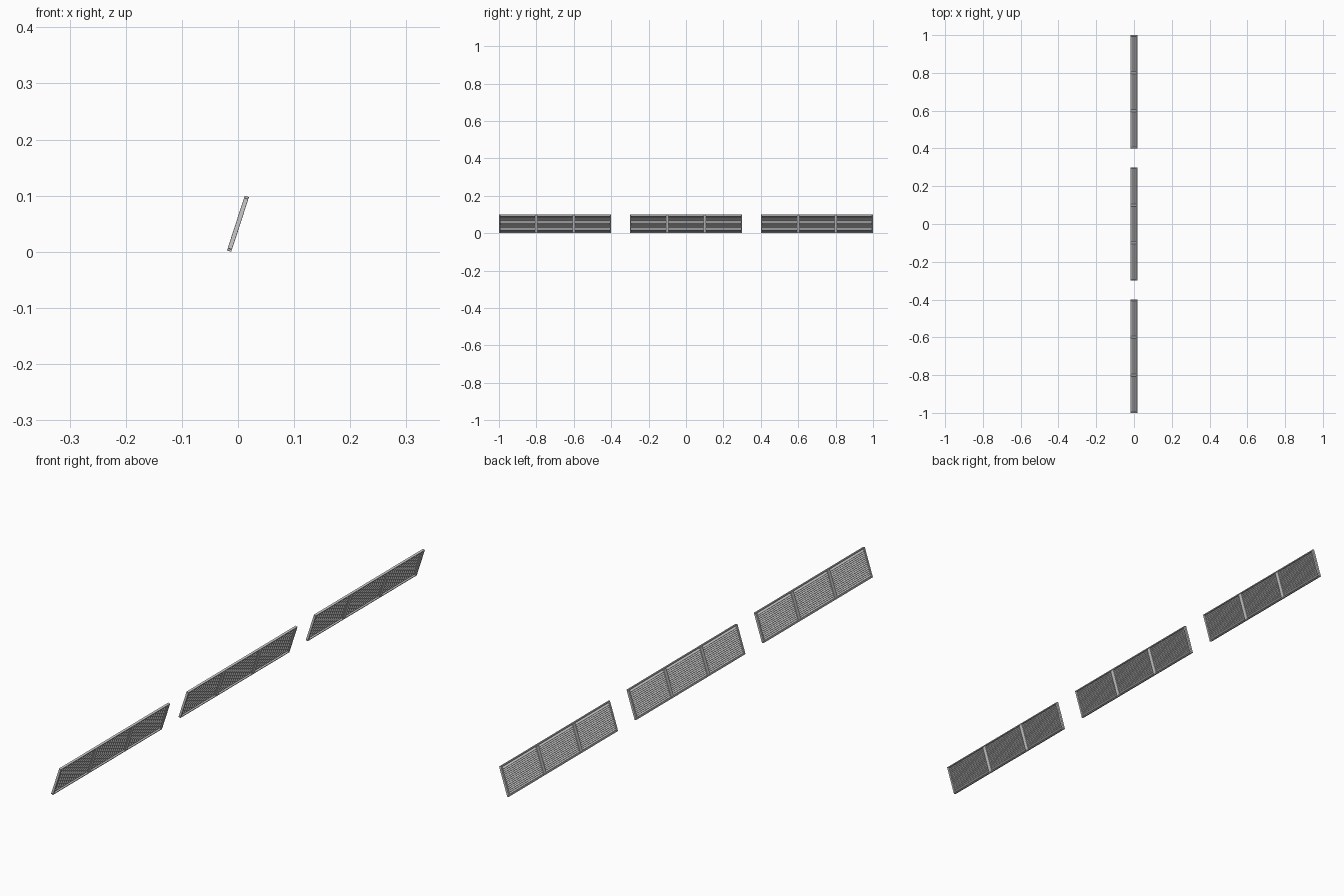
import bpy, bmesh, math
from mathutils import Matrix, Vector

if "Cube" in bpy.data.objects:
    bpy.data.objects.remove(bpy.data.objects["Cube"])

TILT = math.radians(18)     # lean of the panels towards +x
H, T, L = 0.1025, 0.008, 0.6  # panel height, thickness, length
BORDER = 0.007
PITCH = 0.006
SLAT = math.radians(45)     # louvre pitch relative to the panel
LEAN = Matrix.Translation((0, 0, 0.05)) @ Matrix.Rotation(TILT, 4, 'Y')


def boxes(name, items, bevel=0.0):
    """One object out of (centre, size, y-rotation) boxes given in panel space."""
    bm = bmesh.new()
    for centre, size, rot in items:
        m = (LEAN @ Matrix.Translation(centre) @ Matrix.Rotation(rot, 4, 'Y')
             @ Matrix.Diagonal((*size, 1)))
        bmesh.ops.create_cube(bm, size=1, matrix=m)
    me = bpy.data.meshes.new(name)
    bm.to_mesh(me)
    bm.free()
    ob = bpy.data.objects.new(name, me)
    bpy.context.collection.objects.link(ob)
    if bevel:
        b = ob.modifiers.new("soft_edges", 'BEVEL')
        b.width, b.segments = bevel, 2
    return ob


for i, y in enumerate((-0.7, 0.0, 0.7), 1):
    # outer frame: top and bottom rails, two end stiles
    rail = (H - BORDER * 0.8) / 2
    frame = [(Vector((0, y, s * (H - 0.004) / 2)), (T, L, 0.004), 0) for s in (-1, 1)]
    frame += [(Vector((0, y + s * (L - BORDER) / 2, 0)), (T, BORDER, H - 0.008), 0) for s in (-1, 1)]
    boxes(f"frame_{i}", frame, 0.001)
    # upright dividers between the three bays
    boxes(f"dividers_{i}", [(Vector((0, y + s * 0.1, 0)), (T * 0.9, 0.014, H - 0.008), 0)
                            for s in (-1, 1)], 0.001)
    # angled louvre slats
    n = int((H - 0.008) / PITCH)
    slats = [(Vector((0, y, (k - (n - 1) / 2) * PITCH)), (0.0085, L - BORDER, 0.0012), -SLAT)
             for k in range(n)]
    boxes(f"louvre_slats_{i}", slats)
